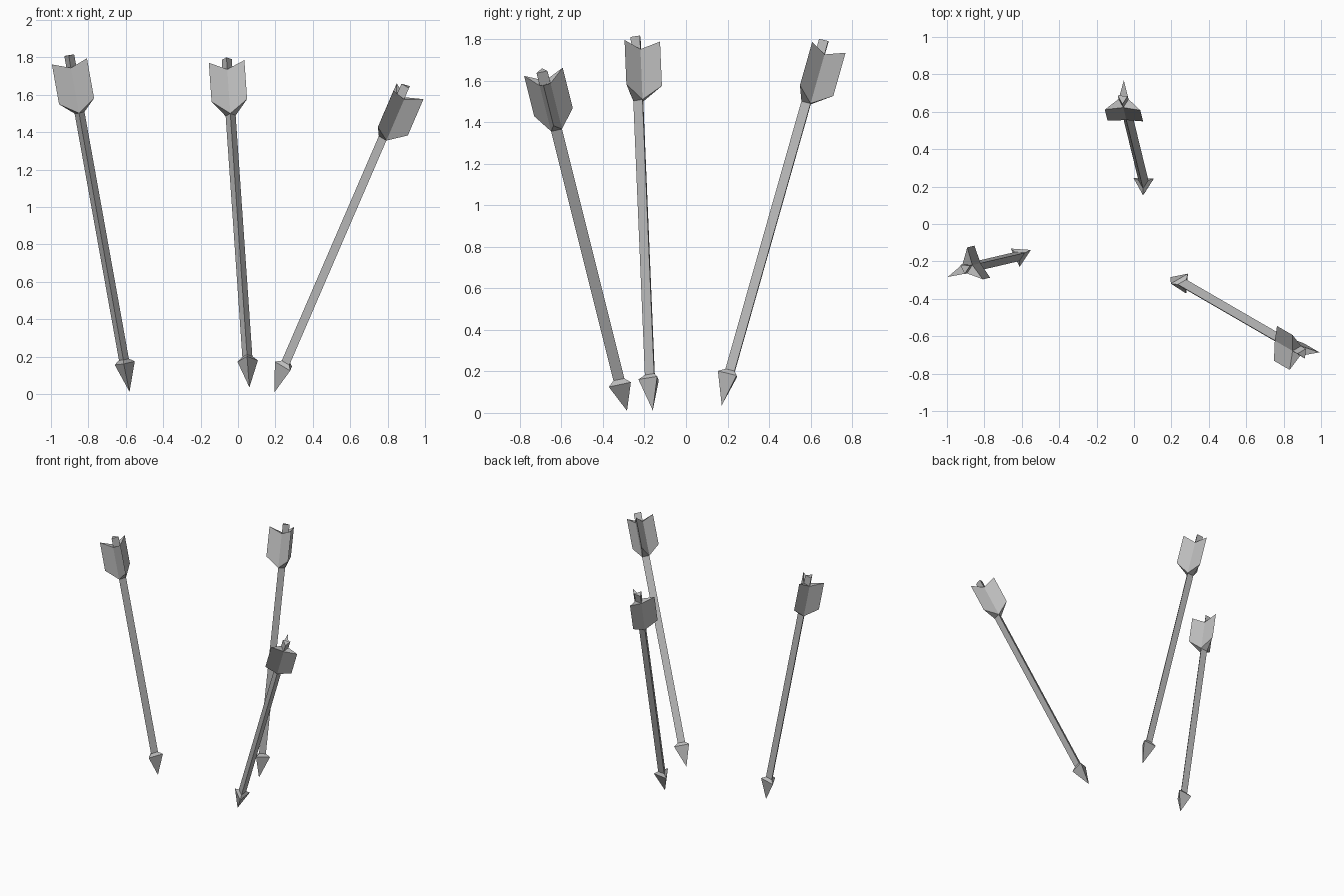
import bpy, bmesh, math
from mathutils import Vector, Matrix

cube = bpy.data.objects.get("Cube")
if cube:
    bpy.data.objects.remove(cube, do_unlink=True)

grey = bpy.data.materials.new("plain grey")
grey.use_nodes = True
COLOUR = (0.5, 0.5, 0.5, 1)
grey.diffuse_color = COLOUR
grey.node_tree.nodes["Principled BSDF"].inputs["Base Color"].default_value = COLOUR

SHAFT_R, HEAD_R, VANE_R = 0.031, 0.063, 0.11
LENGTH, HEAD_S, NECK_S = 1.83, 0.155, 0.175


def polar(radius, degrees, height):
    a = math.radians(degrees)
    return Vector((radius * math.cos(a), radius * math.sin(a), height))


def triangle(radius, height):
    # corners sit midway between the vanes, which point at 0, 120 and 240 degrees
    return [polar(radius, 60 + 120 * k, height) for k in range(3)]


def make_object(name, bm, frame):
    bmesh.ops.remove_doubles(bm, verts=bm.verts, dist=1e-5)
    bmesh.ops.recalc_face_normals(bm, faces=bm.faces)
    bm.transform(frame)
    mesh = bpy.data.meshes.new(name)
    bm.to_mesh(mesh)
    bm.free()
    mesh.materials.append(grey)
    obj = bpy.data.objects.new(name, mesh)
    bpy.context.collection.objects.link(obj)


def hull(name, groups, frame):
    """Closed convex solids, one for each group of points."""
    bm = bmesh.new()
    for points in groups:
        verts = [bm.verts.new(p) for p in points]
        bmesh.ops.convex_hull(bm, input=verts)
    bmesh.ops.dissolve_limit(bm, angle_limit=0.01, verts=bm.verts, edges=bm.edges)
    make_object(name, bm, frame)


def vane(k):
    # wedge rising from one flat side of the shaft to a sharp outer edge
    low, high = 60 + 120 * (k - 1), 60 + 120 * k
    points = [polar(SHAFT_R, a, s) for a in (low, high) for s in (1.517, 1.763)]
    return points + [polar(VANE_R, 120 * k, s) for s in (1.583, 1.8)]


def arrow(label, tip, end, vane_hint):
    # frame with z along the arrow from the tip and x along the first vane
    tip = Vector(tip)
    z = (Vector(end) - tip).normalized()
    hint = Vector(vane_hint)
    x = (hint - z * hint.dot(z)).normalized()
    frame = Matrix.Translation(tip) @ Matrix((x, z.cross(x), z)).transposed().to_4x4()

    hull(label + "_head",
         [[Vector((0, 0, 0))] + triangle(HEAD_R, HEAD_S) + triangle(SHAFT_R, NECK_S)], frame)
    hull(label + "_shaft", [triangle(SHAFT_R, NECK_S) + triangle(SHAFT_R, LENGTH)], frame)
    for k in range(3):
        hull(f"{label}_vane_{k + 1}", [vane(k)], frame)


arrow("right_arrow", (-0.58, -0.16, 0.012), (-0.904, -0.236, 1.815), (0.07, 1, 0))
arrow("back_arrow", (0.061, 0.172, 0.036), (-0.061, 0.672, 1.797), (0.02, 1, 0))
arrow("left_arrow", (0.195, -0.284, 0.01), (0.9, -0.692, 1.642), (1, 0, -0.42))
